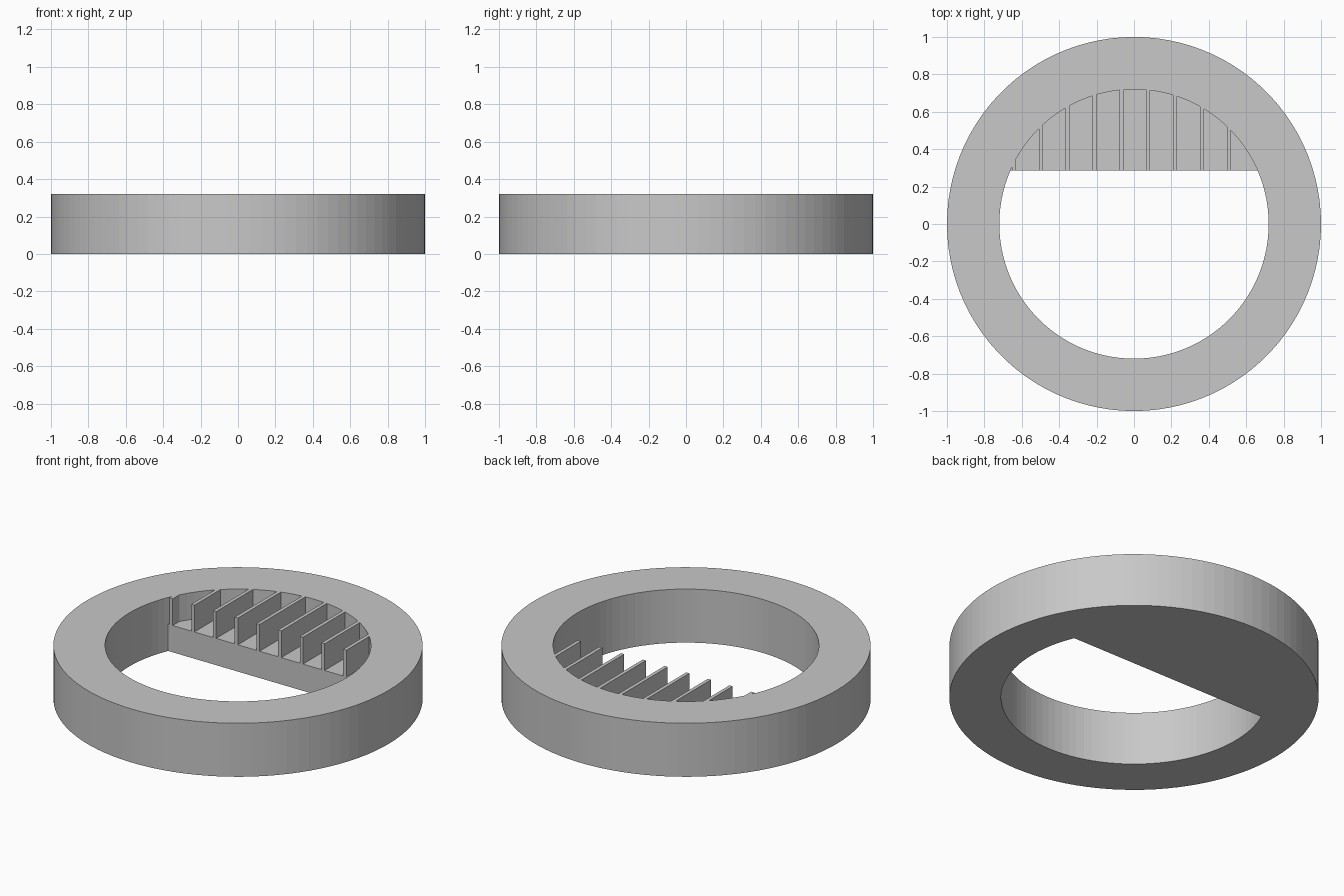
import bpy
import bmesh
from math import cos, sin, tau

cube = bpy.data.objects.get("Cube")
if cube:
    bpy.data.objects.remove(cube, do_unlink=True)

OUTER, INNER, HEIGHT = 1.0, 0.72, 0.32
SHELF_Y, SHELF_TOP = 0.285, 0.16
FIN_START, FIN_STEP, FIN_WIDTH, FIN_COUNT = -0.652, 0.1435, 0.021, 9
SIDES = 100

grey = bpy.data.materials.new("plain grey")
grey.use_nodes = True
colour = (0.58, 0.58, 0.58, 1)
grey.diffuse_color = colour
grey.node_tree.nodes["Principled BSDF"].inputs["Base Color"].default_value = colour


def finish(bm, name):
    bmesh.ops.recalc_face_normals(bm, faces=bm.faces)
    mesh = bpy.data.meshes.new(name)
    bm.to_mesh(mesh)
    bm.free()
    mesh.materials.append(grey)
    obj = bpy.data.objects.new(name, mesh)
    bpy.context.collection.objects.link(obj)
    return obj


def loop(bm, radius, z):
    return [bm.verts.new((radius * cos(tau * i / SIDES), radius * sin(tau * i / SIDES), z))
            for i in range(SIDES)]


def bore_slice(name, z0, z1, planes):
    """Part of the bore's disc kept behind each cutting plane, extruded upwards."""
    bm = bmesh.new()
    bm.faces.new(loop(bm, INNER, z0))
    for point, normal in planes:
        bmesh.ops.bisect_plane(bm, geom=bm.verts[:] + bm.edges[:] + bm.faces[:],
                               plane_co=point, plane_no=normal, clear_outer=True)
    result = bmesh.ops.extrude_face_region(bm, geom=bm.faces[:])
    top = [v for v in result["geom"] if isinstance(v, bmesh.types.BMVert)]
    bmesh.ops.translate(bm, verts=top, vec=(0, 0, z1 - z0))
    return finish(bm, name)


# Outer ring: four loops bridged into a square-section tube
bm = bmesh.new()
rings = [loop(bm, r, z) for r, z in
         ((OUTER, 0), (OUTER, HEIGHT), (INNER, HEIGHT), (INNER, 0))]
for k in range(4):
    a, b = rings[k], rings[(k + 1) % 4]
    for i in range(SIDES):
        j = (i + 1) % SIDES
        bm.faces.new((a[i], a[j], b[j], b[i]))
finish(bm, "outer_ring")

# Shelf filling the back segment of the bore
front_cut = ((0, SHELF_Y, 0), (0, -1, 0))
bore_slice("shelf", 0, SHELF_TOP, [front_cut])

# Upright fins standing on the shelf, flush with the ring's top
for n in range(FIN_COUNT):
    x = FIN_START + n * FIN_STEP
    bore_slice(f"fin_{n + 1}", SHELF_TOP, HEIGHT,
               [front_cut, ((x, 0, 0), (-1, 0, 0)), ((x + FIN_WIDTH, 0, 0), (1, 0, 0))])
